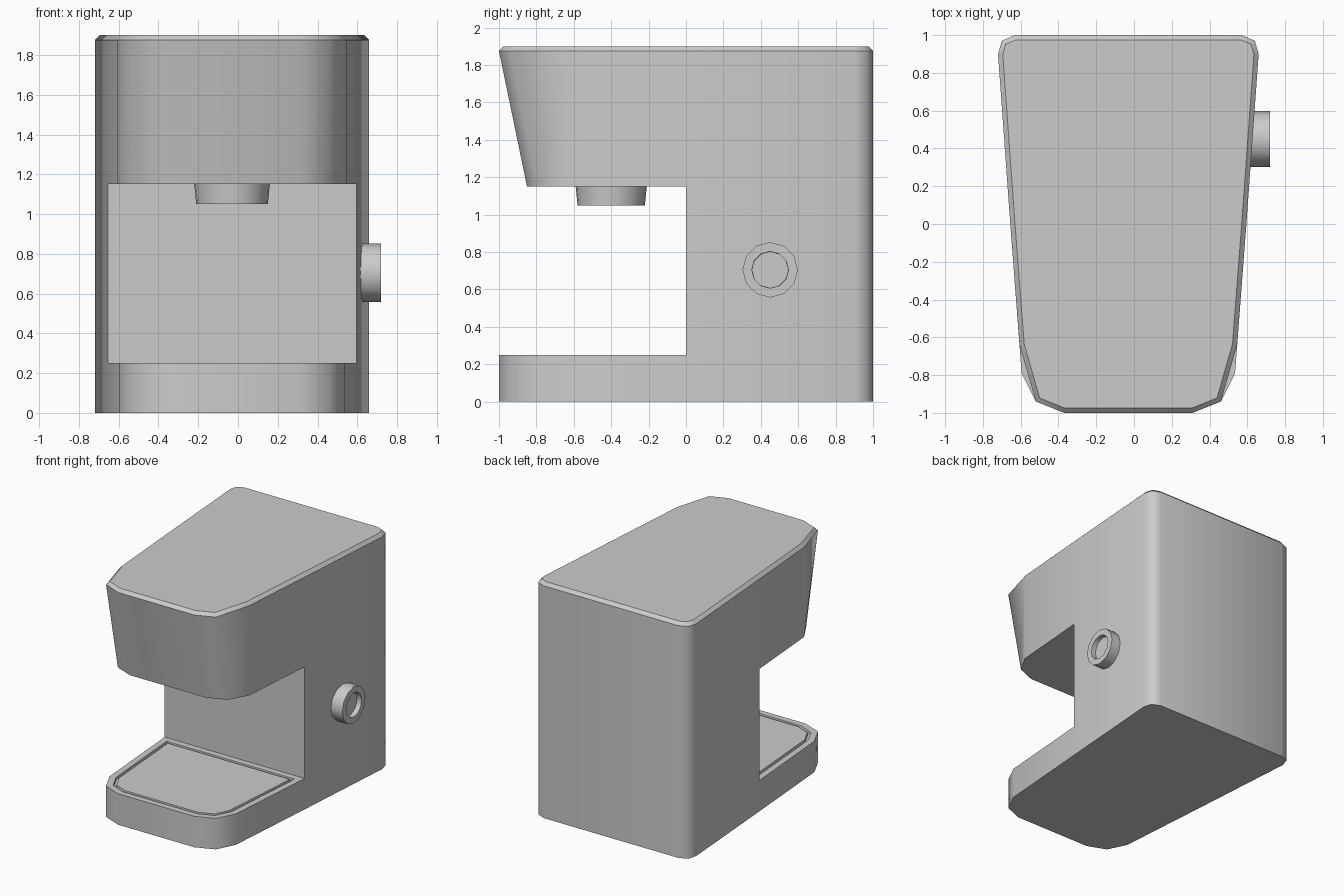
import bpy, bmesh
from math import radians, pi
from mathutils import Matrix

if "Cube" in bpy.data.objects:
    bpy.data.objects.remove(bpy.data.objects["Cube"])

CX = -0.03  # centre line of the machine


def finish(bm, name):
    bmesh.ops.recalc_face_normals(bm, faces=bm.faces)
    for f in bm.faces:
        f.smooth = True
    # only upright edges with a soft bend are shaded smooth
    for e in bm.edges:
        e.smooth = e.calc_face_angle(0) < radians(60)
    me = bpy.data.meshes.new(name)
    bm.to_mesh(me)
    bm.free()
    ob = bpy.data.objects.new(name, me)
    bpy.context.collection.objects.link(ob)
    return ob


def inset(bm, face, steps):
    for thickness, depth in steps:
        bmesh.ops.inset_individual(bm, faces=[face], thickness=thickness,
                                   depth=depth, use_even_offset=True)


# Body: stacked outlines, right half listed front to back and mirrored
back = [(0.625, 0), (0.69, 0.90), (0.67, 0.97), (0.60, 1.0)]
base = [(0.34, -1.0), (0.49, -0.94), (0.565, -0.79)] + back
under = [(0.34, -0.85), (0.49, -0.79), (0.576, -0.64)] + back
top = [(0.34, -1.0), (0.49, -0.94), (0.576, -0.64)] + back
N = len(base)

bm = bmesh.new()
rings = []
for half, z in ((base, 0), (base, 0.25), (under, 1.15), (top, 1.875)):
    pts = half + [(-x, y) for x, y in reversed(half)]
    rings.append([bm.verts.new((CX + x, y, z)) for x, y in pts])
rear = range(3, 2 * N - 4)
for level in range(3):
    lo, hi = rings[level], rings[level + 1]
    for i in (rear if level == 1 else range(2 * N)):
        j = (i + 1) % (2 * N)
        bm.faces.new((lo[i], lo[j], hi[j], hi[i]))
bm.faces.new(rings[0])
lid = bm.faces.new(rings[3])


# Cup bay: tray deck, head underside and back wall
def front_part(ring):
    return ring[2 * N - 4:] + ring[:4]


deck = bm.faces.new(front_part(rings[1]))
bm.faces.new(front_part(rings[2]))
a, b = 3, 2 * N - 4
bm.faces.new((rings[1][a], rings[1][b], rings[2][b], rings[2][a]))
bmesh.ops.recalc_face_normals(bm, faces=bm.faces)

# Chamfered lid and grooved drip tray
inset(bm, lid, [(0.025, 0.025)])
inset(bm, deck, [(0.05, 0), (0.002, -0.02), (0.02, 0), (0.002, 0.02)])
body = finish(bm, "machine_body")
for e in body.data.edges:
    v1, v2 = (body.data.vertices[v].co for v in e.vertices)
    if abs(v1.z - v2.z) < 0.01:
        e.use_edge_sharp = True

# Spout under the head
bm = bmesh.new()
bmesh.ops.create_cone(bm, cap_ends=True, segments=24, radius1=0.18,
                      radius2=0.19, depth=0.10,
                      matrix=Matrix.Translation((CX, -0.40, 1.10)))
finish(bm, "spout")

# Steam knob on the right side with a dished face
bm = bmesh.new()
bmesh.ops.create_cone(bm, cap_ends=True, segments=12, radius1=0.148,
                      radius2=0.148, depth=0.12,
                      matrix=Matrix.Translation((0.66, 0.45, 0.705))
                      @ Matrix.Rotation(pi / 2, 4, 'Y'))
face = max(bm.faces, key=lambda f: f.calc_center_median().x)
inset(bm, face, [(0.048, 0), (0.001, -0.04)])
finish(bm, "side_knob")
